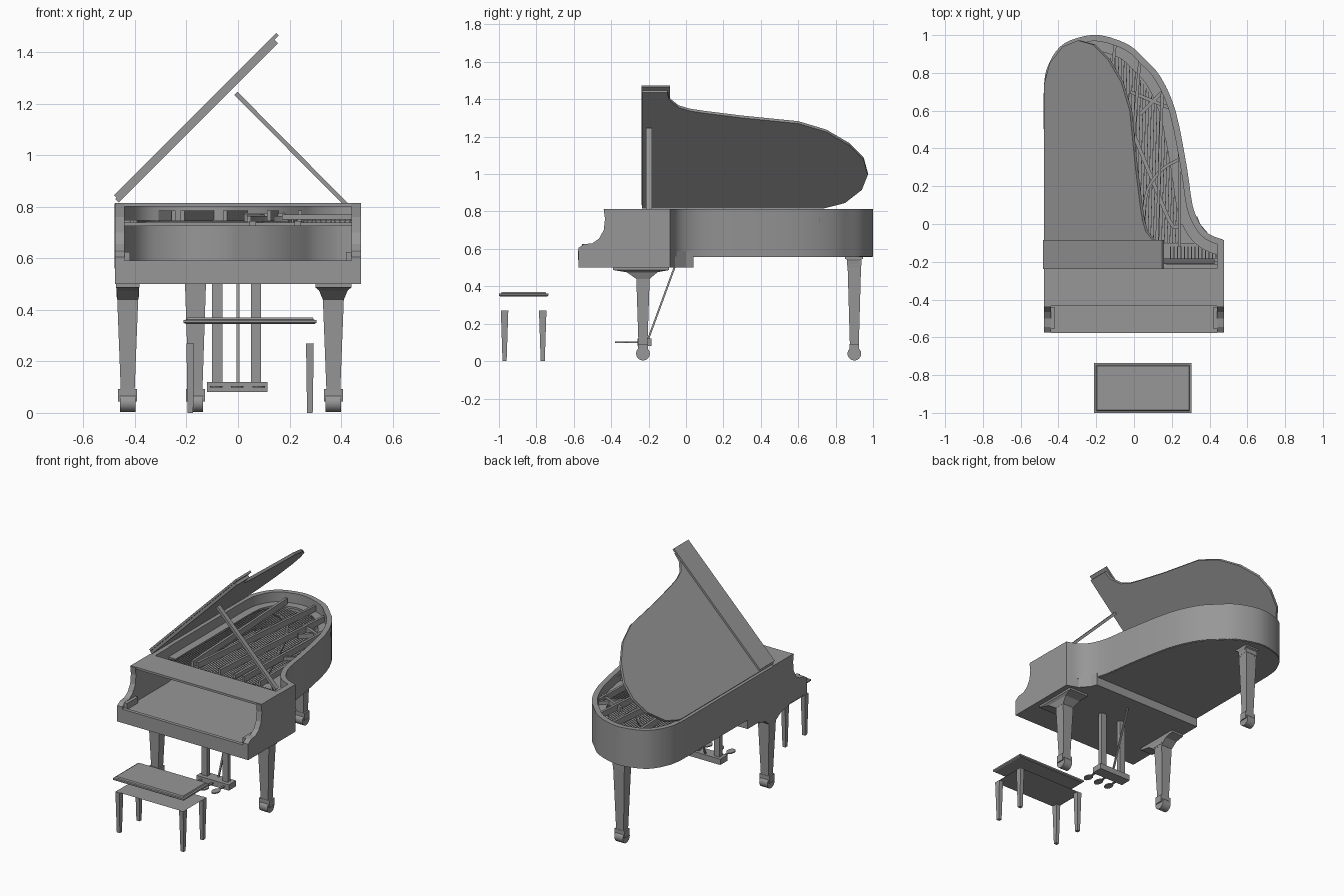
import bpy, math
from mathutils import Vector, Matrix

if "Cube" in bpy.data.objects:
    bpy.data.objects.remove(bpy.data.objects["Cube"], do_unlink=True)

GREY = (0.31, 0.31, 0.31, 1)
mat = bpy.data.materials.new("grey")
mat.use_nodes = True
mat.diffuse_color = GREY
bsdf = mat.node_tree.nodes["Principled BSDF"]
bsdf.inputs["Base Color"].default_value = GREY
bsdf.inputs["Roughness"].default_value = 0.6


def make(name, verts, faces, smooth=False):
    me = bpy.data.meshes.new(name)
    me.from_pydata([tuple(v) for v in verts], [], faces)
    me.materials.append(mat)
    ob = bpy.data.objects.new(name, me)
    bpy.context.collection.objects.link(ob)
    bpy.ops.object.select_all(action='DESELECT')
    ob.select_set(True)
    bpy.context.view_layer.objects.active = ob
    bpy.ops.object.mode_set(mode='EDIT')
    bpy.ops.mesh.select_all(action='SELECT')
    bpy.ops.mesh.normals_make_consistent(inside=False)
    bpy.ops.object.mode_set(mode='OBJECT')
    if smooth:
        bpy.ops.object.shade_smooth_by_angle(angle=math.radians(30))
    return ob


def loft(name, rings, smooth=False, closed=False):
    """Skin equal-length rings; cap the ends, or join last to first."""
    n, m = len(rings[0]), len(rings)
    faces = [(i * n + j, i * n + (j + 1) % n, (i + 1) % m * n + (j + 1) % n, (i + 1) % m * n + j)
             for i in range(m if closed else m - 1) for j in range(n)]
    if not closed:
        faces += [tuple(range(n)), tuple(range((m - 1) * n, m * n))]
    return make(name, [v for r in rings for v in r], faces, smooth)


def prism(name, pts, z0, z1, smooth=False):
    return loft(name, [[(x, y, z) for x, y in pts] for z in (z0, z1)], smooth)


def rect(x, y, hx, hy, z):
    return [(x - hx, y - hy, z), (x + hx, y - hy, z), (x + hx, y + hy, z), (x - hx, y + hy, z)]


def box(name, x0, x1, y0, y1, z0, z1):
    return prism(name, [(x0, y0), (x1, y0), (x1, y1), (x0, y1)], z0, z1)


def beam(name, a, b, w, h):
    a, b = Vector(a), Vector(b)
    d = (b - a).normalized()
    side = d.cross(Vector((0, 0, 1))).normalized()
    up = side.cross(d)
    ring = [(-w, -h), (w, -h), (w, h), (-w, h)]
    return loft(name, [[p + side * s / 2 + up * t / 2 for s, t in ring] for p in (a, b)])


def curve(pts, steps=3):
    """Smooth open path through the points."""
    p = [Vector(q) for q in pts]
    p = [p[0] * 2 - p[1]] + p + [p[-1] * 2 - p[-2]]
    out = []
    for i in range(1, len(p) - 2):
        a, b, c, d = p[i - 1:i + 3]
        for k in range(steps):
            t = k / steps
            out.append((2 * b + (c - a) * t + (2 * a - 5 * b + 4 * c - d) * t * t
                        + (3 * b - a - 3 * c + d) * t ** 3) / 2)
    return out + [p[-2]]


def inset(path, dist):
    out = []
    for i, p in enumerate(path):
        t = (path[min(i + 1, len(path) - 1)] - path[max(i - 1, 0)]).normalized()
        out.append(p + Vector((t.y, -t.x)) * dist)
    return out


def band(name, outer, inner, z0, z1):
    """Wall that follows a path between an outer and an inner line."""
    return loft(name, [[(a.x, a.y, z0), (a.x, a.y, z1), (b.x, b.y, z1), (b.x, b.y, z0)]
                       for a, b in zip(outer, inner)], True)


# Curved case: rim, bottom board and iron plate border
outline = curve([(-.477, -.09), (-.477, .4), (-.477, .73), (-.45, .85), (-.39, .94), (-.3, .985),
                 (-.18, 1), (-.03, .95), (.06, .87), (.14, .78), (.22, .6), (.28, .3),
                 (.31, .1), (.35, 0), (.4, -.055), (.477, -.085)])
band("rim", outline, inset(outline, .033), .56, .812)
prism("bottom_board", inset(outline, .005), .557, .585, True)
band("plate_border", inset(outline, .033), inset(outline, .085), .735, .748)

# Keyboard bed, arms and top board
prism("key_bed", [(-.477, -.575), (.477, -.575), (.477, -.085), (.4, -.058), (.35, 0), (.335, .04),
                  (-.477, .04)], .5, .585)
box("key_slip", -.44, .44, -.578, -.555, .54, .592)
arm = [(-.575, .5), (-.575, .605), (-.545, .625), (-.5, .63), (-.465, .655), (-.44, .7),
       (-.433, .76), (-.44, .812), (-.085, .812), (-.085, .5)]
for side, s in (("left", 1), ("right", -1)):
    loft(side + "_arm", [[(s * x, y, z) for y, z in arm] for x in (.44, .477)])
    box(side + "_key_block", *sorted((s * .42, s * .441)), -.555, -.44, .58, .625)
box("top_board", -.477, .477, -.435, -.235, .8, .814)

# Pin block, damper rail, struts and strings
box("pin_block", -.445, .445, -.235, -.1, .725, .738)
box("damper_rail", .17, .44, -.215, -.195, .75, .77)
for i in range(14):
    x = .19 + i * .0185
    box("tuning_pin", x, x + .006, -.185, -.12, .738, .755)
for x0, x1, y1 in ((-.25, -.3, .93), (-.215, -.1, .95), (-.05, .03, .86), (.12, .15, .7), (.24, .24, .4)):
    beam("plate_strut", (x0, -.12, .765), (x1, y1, .765), .016, .04)
beam("cross_strut", (-.02, .7, .76), (.2, .61, .76), .018, .03)
beam("cross_strut", (.03, .58, .755), (.17, .72, .755), .018, .03)
bridge = curve([(.25, .34), (.15, .28), (.08, .18), (.06, .05), (.05, -.1)])
band("curved_bridge", bridge, inset(bridge, .016), .738, .765)
long_bridge = curve([(.28, .02), (.2, -.02), (.1, .2), (-.05, .55), (-.2, .75), (-.36, .8)])
band("long_bridge", long_bridge, inset(long_bridge, .02), .728, .742)
for i in range(46):
    x = -.42 + i * .0145
    end = min(.88, .93 - max(0, x + .1) * 1.45)
    beam("string", (x, -.11, .742), (x + .02, min(end, .78 + (x + .42)), .742), .003, .003)
for x in (.045, .22):
    box("action_block", x, x + .025, -.25, -.225, .725, .745)

# Open lid with folded front flap and prop
edge = [(-.235, 1.44), (-.1, 1.44), (-.09, 1.4), (-.04, 1.36), (.02, 1.342), (.1, 1.33), (.3, 1.305),
        (.6, 1.275), (.75, 1.23), (.87, 1.16), (.95, 1.08), (.972, 1), (.94, .92), (.85, .85),
        (.74, .822), (-.235, .822)]
tilt = Matrix.Translation((-.465, 0, .815)) @ Matrix.Rotation(-math.pi / 4, 4, 'Y')
lid = prism("lid", [((z - .82) * math.sqrt(2), y) for y, z in edge], 0, .018)
flap = box("lid_flap", .01, .9, -.238, -.085, .019, .032)
for ob in (lid, flap):
    ob.data.transform(tilt)
loft("lid_prop", [[(x + dx, y, z + dx) for dx, y in ((-.006, -.213), (.006, -.213), (.006, -.183), (-.006, -.183))]
                  for x, z in ((.42, .808), (-.008, 1.24))])


# Three legs with brackets and casters
def leg(name, x, y, top, bracket):
    loft(name, [rect(x, y, .027, .024, .09), rect(x, y, .041, .036, top - .05),
                rect(x, y, .043, .038, top - .05), rect(x, y, .043, .038, top - .02)])
    hx, y0, y1 = bracket
    cy, hy = (y0 + y1) / 2, (y1 - y0) / 2
    loft(name + "_bracket", [rect(x, y, .041, .036, top - .06),
                             rect(x, (y + cy) / 2, (hx + .041) / 2, hy * .55, top - .025),
                             rect(x, cy, hx, hy, top - .013), rect(x, cy, hx, hy, top)])
    box(name + "_caster_fork", x - .037, x + .037, y - .026, y + .026, .045, .092)
    wheel = [(math.cos(a * math.tau / 16) * .037, math.sin(a * math.tau / 16) * .037) for a in range(16)]
    loft(name + "_caster", [[(x + s, y + c, .04 + d) for c, d in wheel] for s in (-.03, .03)], True)


leg("front_right_leg", -.428, -.23, .5, (.045, -.39, -.09))
leg("front_left_leg", .37, -.23, .5, (.07, -.39, -.09))
leg("rear_leg", -.165, .9, .56, (.05, .85, .945))

# Pedal lyre
for x in (-.08, .07):
    box("lyre_post", x - .02, x + .02, -.235, -.205, .115, .505)
box("pedal_box", -.12, .115, -.26, -.185, .082, .12)
beam("lyre_brace", (0, -.205, .11), (0, -.06, .505), .01, .01)
for x in (-.085, -.003, .08):
    oval = [(x + .024 * math.cos(a * math.tau / 12), -.345 + .035 * math.sin(a * math.tau / 12)) for a in range(12)]
    prism("pedal", oval, .098, .105)
    box("pedal_stem", x - .006, x + .006, -.32, -.25, .098, .105)

# Bench: stepped seat, inner panel and four tapered legs
cx, cy = .047, -.868
loft("bench_seat", [rect(cx, cy, .25, .125, .345), rect(cx, cy, .258, .132, .35), rect(cx, cy, .258, .132, .36),
                    rect(cx, cy, .247, .121, .362), rect(cx, cy, .243, .117, .37)])
make("bench_panel", rect(cx, cy, .246, .12, .27), [(0, 1, 2, 3)])
for sx in (-1, 1):
    for sy in (-1, 1):
        x, y = cx + sx * .232, cy + sy * .102
        loft("bench_leg", [rect(x, y, .011, .011, 0), rect(x, y, .015, .02, .27)])
